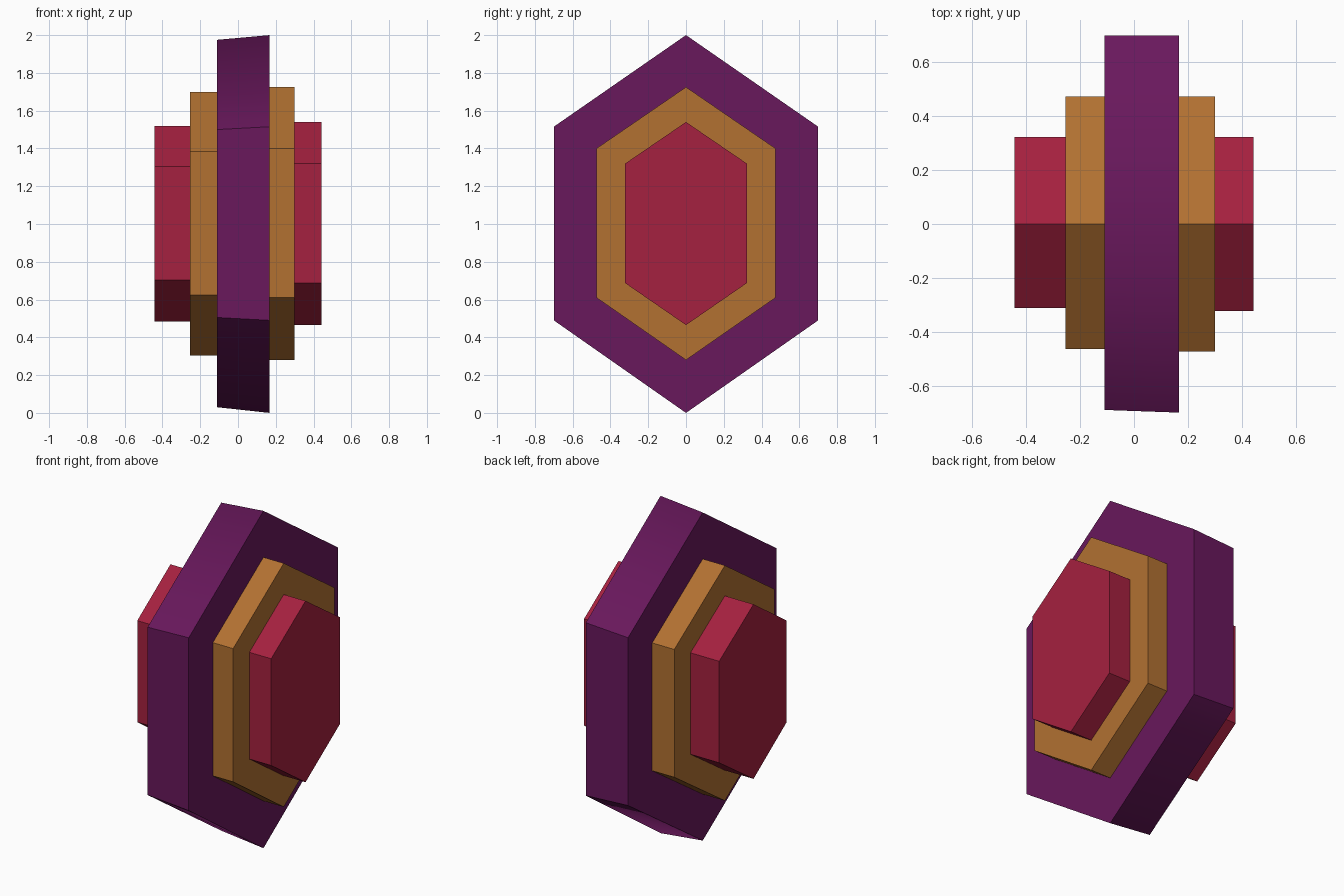
import bpy, bmesh

if "Cube" in bpy.data.objects:
    bpy.data.objects.remove(bpy.data.objects["Cube"])


def material(name, rgb):
    m = bpy.data.materials.new(name)
    m.diffuse_color = (*rgb, 1)
    m.use_nodes = True
    m.node_tree.nodes["Principled BSDF"].inputs["Base Color"].default_value = m.diffuse_color
    return m


PURPLE = material("purple", (0.14, 0.009, 0.107))
GOLD = material("gold", (0.445, 0.165, 0.031))
RED = material("red", (0.376, 0.015, 0.05))


def hexagon(bm, x, y_front, y_back, z):
    """Upright hexagon across x; z = bottom, lower side, upper side, top."""
    pts = [(0, z[0]), (y_back, z[1]), (y_back, z[2]),
           (0, z[3]), (y_front, z[2]), (y_front, z[1])]
    return [bm.verts.new((x, y, h)) for y, h in pts]


def hex_prism(name, mat, left, right, cap_left=True, cap_right=True, soft_ridge=False):
    bm = bmesh.new()
    a, b = hexagon(bm, *left), hexagon(bm, *right)
    for i in range(6):
        j = (i + 1) % 6
        bm.faces.new((a[i], a[j], b[j], b[i]))
    if cap_left:
        bm.faces.new(a[::-1])
    if cap_right:
        bm.faces.new(b)
    # Outward normals: the first wall faces down
    bm.normal_update()
    bm.faces.ensure_lookup_table()
    if bm.faces[0].normal.z > 0:
        bmesh.ops.reverse_faces(bm, faces=bm.faces[:])
    # Only the top and bottom ridges are shaded softly
    if soft_ridge:
        for f in bm.faces:
            f.smooth = True
        for e in bm.edges:
            e.smooth = False
        for i in (0, 3):
            bm.edges.get((a[i], b[i])).smooth = True
    me = bpy.data.meshes.new(name)
    bm.to_mesh(me)
    bm.free()
    me.materials.append(mat)
    bpy.context.collection.objects.link(bpy.data.objects.new(name, me))


# Large tapered centre ring
hex_prism("centre_body", PURPLE,
          (-0.11, -0.69, 0.70, (0.03, 0.505, 1.50, 1.975)),
          (0.167, -0.70, 0.70, (0.0, 0.49, 1.515, 2.0)), soft_ridge=True)

# Stepped plates: side sizes, then x spans from the body outwards
Z_GOLD_L, Z_GOLD_R = (0.305, 0.625, 1.383, 1.70), (0.28, 0.61, 1.40, 1.725)
Z_RED_L, Z_RED_R = (0.485, 0.703, 1.305, 1.52), (0.465, 0.687, 1.32, 1.54)

for name, mat, x0, x1, yf, yb, z in [
    ("left_middle_plate", GOLD, -0.255, -0.11, -0.463, 0.474, Z_GOLD_L),
    ("right_middle_plate", GOLD, 0.167, 0.30, -0.474, 0.474, Z_GOLD_R),
    ("left_outer_plate", RED, -0.443, -0.255, -0.311, 0.322, Z_RED_L),
    ("right_outer_plate", RED, 0.30, 0.443, -0.322, 0.322, Z_RED_R),
]:
    hex_prism(name, mat, (x0, yf, yb, z), (x1, yf, yb, z),
              cap_left=x0 < 0, cap_right=x0 > 0)
